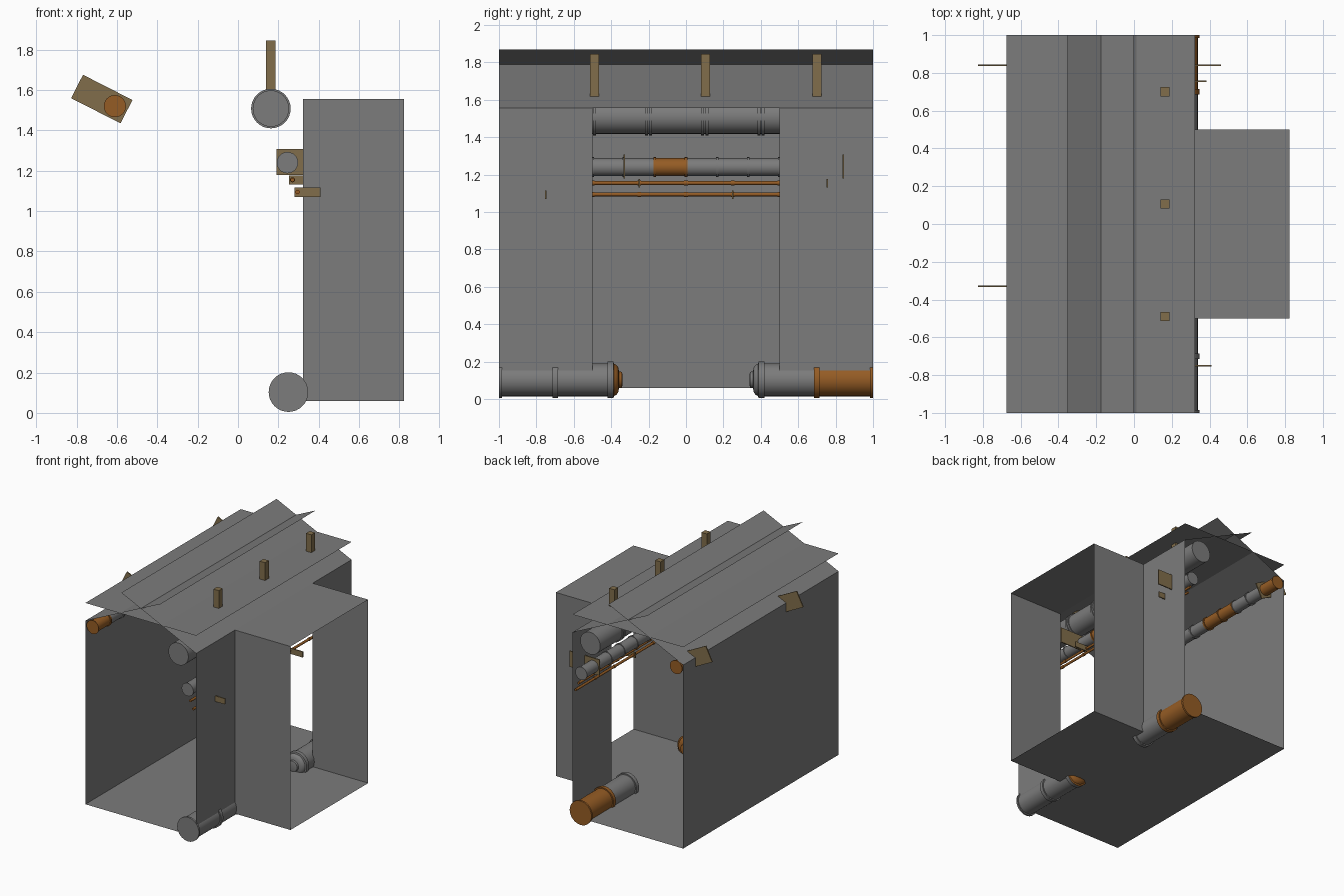
import bpy, bmesh, math
from mathutils import Matrix, Vector

if "Cube" in bpy.data.objects:
    bpy.data.objects.remove(bpy.data.objects["Cube"])


def material(name, rgb):
    m = bpy.data.materials.new(name)
    m.diffuse_color = (*rgb, 1)
    m.use_nodes = True
    m.node_tree.nodes["Principled BSDF"].inputs["Base Color"].default_value = m.diffuse_color
    return m


GREY = material("grey metal", (0.20, 0.20, 0.20))
ORANGE = material("orange brown", (0.30, 0.107, 0.018))
TAN = material("tan bracket", (0.22, 0.155, 0.07))


def finish(bm, name, mats, smooth=False):
    me = bpy.data.meshes.new(name)
    bm.to_mesh(me)
    bm.free()
    ob = bpy.data.objects.new(name, me)
    bpy.context.collection.objects.link(ob)
    for m in mats:
        me.materials.append(m)
    if smooth:
        bpy.ops.object.select_all(action='DESELECT')
        ob.select_set(True)
        bpy.context.view_layer.objects.active = ob
        bpy.ops.object.shade_smooth_by_angle(angle=math.radians(35))
    return ob


def sheet(name, *corners):
    """Single flat panel."""
    bm = bmesh.new()
    bm.faces.new([bm.verts.new(c) for c in corners])
    return finish(bm, name, [GREY])


def extruded(name, section, y0=-1, y1=1):
    """Panel following an x-z line along y."""
    (xa, za), (xb, zb) = section
    return sheet(name, (xa, y0, za), (xb, y0, zb), (xb, y1, zb), (xa, y1, za))


def box(name, centre, size, tilt=0):
    bm = bmesh.new()
    bmesh.ops.create_cube(bm, size=1)
    bmesh.ops.scale(bm, vec=size, verts=bm.verts)
    bmesh.ops.rotate(bm, matrix=Matrix.Rotation(tilt, 3, 'Y'), verts=bm.verts)
    bmesh.ops.translate(bm, vec=centre, verts=bm.verts)
    return finish(bm, name, [TAN])


def pipe(name, x, z, profile, sides=32, orange=()):
    """Turned pipe along y from (y, radius) points; orange spans by y."""
    bm = bmesh.new()
    rings = []
    for y, r in profile:
        rings.append([bm.verts.new((x + r * math.cos(a), y, z + r * math.sin(a)))
                      for a in (2 * math.pi * i / sides for i in range(sides))])
    for a, b in zip(rings, rings[1:]):
        for i in range(sides):
            j = (i + 1) % sides
            bm.faces.new((a[i], a[j], b[j], b[i]))
    bm.faces.new(rings[0])
    bm.faces.new(rings[-1])
    bmesh.ops.recalc_face_normals(bm, faces=bm.faces)
    for f in bm.faces:
        y = f.calc_center_median().y
        f.material_index = int(any(a - 1e-4 <= y <= b + 1e-4 for a, b in orange))
    return finish(bm, name, [GREY, ORANGE], True)


def flanged(y0, y1, r, flange, half, stations):
    """Straight pipe profile with a raised collar at each station."""
    pts = []
    if y0 not in stations:
        pts.append((y0, r))
    for s in stations:
        a, b = max(s - half, y0), min(s + half, y1)
        if a > y0:
            pts += [(a, r)]
        pts += [(a, flange), (b, flange)]
        if b < y1:
            pts += [(b, r)]
    if y1 not in stations:
        pts.append((y1, r))
    return pts


# Corridor shell
L, R, A = -0.675, 0.323, 0.823       # left wall, right wall, alcove end
F, T, C = 0.06, 1.555, 1.70          # floor, wall top, flat ceiling
extruded("left_wall", ((L, T), (L, F)))
extruded("floor", ((L, F), (R, F)))
extruded("flat_ceiling", ((L, C), (R, C)))
extruded("left_sloped_ceiling", ((L, T), (0.0, 1.87)))
extruded("right_sloped_ceiling", ((-0.352, 1.87), (R, T)))
for tag, s in (("front", -1), ("back", 1)):
    extruded(tag + "_right_wall", ((R, F), (R, T)), 0.5 * s, s)
    sheet(tag + "_alcove_wall", (R, 0.5 * s, F), (A, 0.5 * s, F),
          (A, 0.5 * s, T), (R, 0.5 * s, T))
extruded("alcove_floor", ((R, F), (A, F)), -0.5, 0.5)
extruded("alcove_ceiling", ((A, T), (R, T)), -0.5, 0.5)

# Large upper pipe with paired collars
pairs = [y + d for y in (-0.8, -0.5, -0.2, 0.1, 0.4, 0.7) for d in (-0.011, 0.011)]
pipe("large_upper_pipe", 0.163, 1.508, flanged(-1, 1, 0.09, 0.098, 0.008, pairs))

# Middle pipe and left pipe, collared every sixth
sixths = [i / 6 for i in range(-6, 7)]
pipe("middle_pipe", 0.245, 1.24, flanged(-1, 1, 0.048, 0.053, 0.007, sixths),
     24, [(-1 / 6, 0)])
pipe("left_pipe", -0.61, 1.52, flanged(-1, 1, 0.048, 0.055, 0.007, sixths),
     24, [(-1, -5 / 6), (-0.5, -1 / 3), (1 / 6, 0.5), (5 / 6, 1)])

# Thin conduits
quarters = [i / 4 for i in range(-3, 4)]
pipe("upper_conduit", 0.27, 1.155, flanged(-1, 1, 0.01, 0.013, 0.01, quarters),
     12, [(-1, 1)])
pipe("lower_conduit", 0.295, 1.094, flanged(-1, 1, 0.01, 0.013, 0.01, quarters),
     12, [(-1, 1)])

# Floor pipes with stepped domed ends
for tag, s, orange in (("front", -1, [(-0.388, -0.3)]), ("back", 1, [(0.7, 1)])):
    prof = [(1, 0.098), (0.985, 0.098), (0.985, 0.088), (0.715, 0.088),
            (0.715, 0.098), (0.685, 0.098), (0.685, 0.088), (0.42, 0.088),
            (0.42, 0.098), (0.388, 0.098), (0.385, 0.086), (0.372, 0.08),
            (0.362, 0.066), (0.358, 0.045), (0.343, 0.042), (0.34, 0.03)]
    pipe(tag + "_floor_pipe", 0.25, 0.103, [(y * s, r) for y, r in prof],
         32, orange)

# Hanger posts above the large pipe
for i, y in enumerate((-0.49, 0.105, 0.70)):
    box(f"hanger_post_{i}", (0.163, y, 1.70), (0.048, 0.048, 0.29))

# Thin bracket plates around the pipes
for i, y in enumerate((-0.33, 0.84)):
    box(f"left_bracket_{i}", (-0.675, y, 1.555), (0.275, 0.009, 0.13),
        math.radians(27))
    box(f"middle_bracket_{i}", (0.325, y, 1.243), (0.27, 0.009, 0.128))
for i, y in enumerate((-0.25, 0.755)):
    box(f"upper_conduit_bracket_{i}", (0.318, y, 1.154), (0.13, 0.009, 0.046))
for i, y in enumerate((-0.75, 0.25)):
    box(f"lower_conduit_bracket_{i}", (0.345, y, 1.093), (0.13, 0.009, 0.046))
